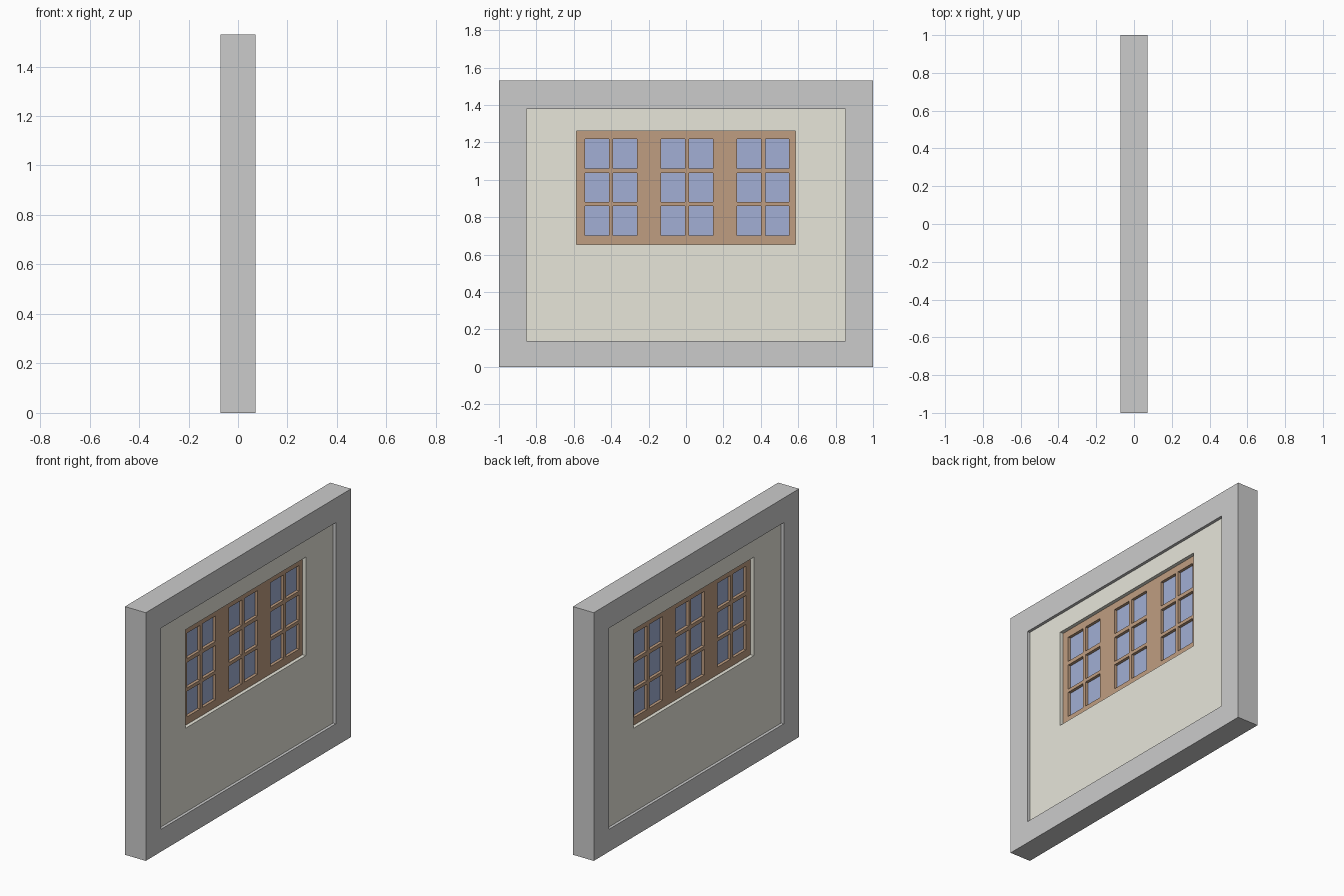
import bpy, bmesh

if "Cube" in bpy.data.objects:
    bpy.data.objects.remove(bpy.data.objects["Cube"])


def material(name, rgb):
    m = bpy.data.materials.new(name)
    m.diffuse_color = (*rgb, 1)
    m.use_nodes = True
    m.node_tree.nodes["Principled BSDF"].inputs["Base Color"].default_value = m.diffuse_color
    return m


def slab(name, outer, holes, half, mat=None):
    """Flat slab in the YZ plane, 2*half thick, with rectangular openings.
    Rectangles are (y0, y1, z0, z1)."""
    rects = [outer] + holes
    ys = sorted({v for r in rects for v in r[:2]})
    zs = sorted({v for r in rects for v in r[2:]})
    bm = bmesh.new()
    grid = [[bm.verts.new((-half, y, z)) for z in zs] for y in ys]
    for i in range(len(ys) - 1):
        for j in range(len(zs) - 1):
            cy, cz = (ys[i] + ys[i + 1]) / 2, (zs[j] + zs[j + 1]) / 2
            if not any(r[0] < cy < r[1] and r[2] < cz < r[3] for r in holes):
                bm.faces.new((grid[i][j], grid[i + 1][j],
                              grid[i + 1][j + 1], grid[i][j + 1]))
    bmesh.ops.delete(bm, geom=[v for v in bm.verts if not v.link_faces], context='VERTS')
    ext = bmesh.ops.extrude_face_region(bm, geom=bm.faces[:], use_keep_orig=True)
    verts = [g for g in ext["geom"] if isinstance(g, bmesh.types.BMVert)]
    bmesh.ops.translate(bm, verts=verts, vec=(2 * half, 0, 0))
    bmesh.ops.recalc_face_normals(bm, faces=bm.faces[:])
    me = bpy.data.meshes.new(name)
    bm.to_mesh(me)
    bm.free()
    if mat:
        me.materials.append(mat)
    ob = bpy.data.objects.new(name, me)
    bpy.context.collection.objects.link(ob)
    return ob


cream = material("plaster", (0.80, 0.79, 0.70))
brown = material("wood", (0.52, 0.34, 0.22))
blue = material("glass", (0.36, 0.43, 0.66))

wall = (-1.0, 1.0, 0.0, 1.53)
panel = (-0.852, 0.852, 0.138, 1.378)
window = (-0.585, 0.585, 0.655, 1.262)

# three sashes, each two panes wide and three panes high
panes = [(y, y + 0.128, z, z + 0.157)
         for sash in (-0.541, -0.134, 0.273)
         for y in (sash, sash + 0.151)
         for z in (0.702, 0.880, 1.061)]

slab("wall_border", wall, [panel], 0.071)
slab("wall_panel", panel, [window], 0.053, cream)
slab("window_frame", window, panes, 0.031, brown)
for n, pane in enumerate(panes):
    slab(f"window_pane_{n + 1}", pane, [], 0.013, blue)
